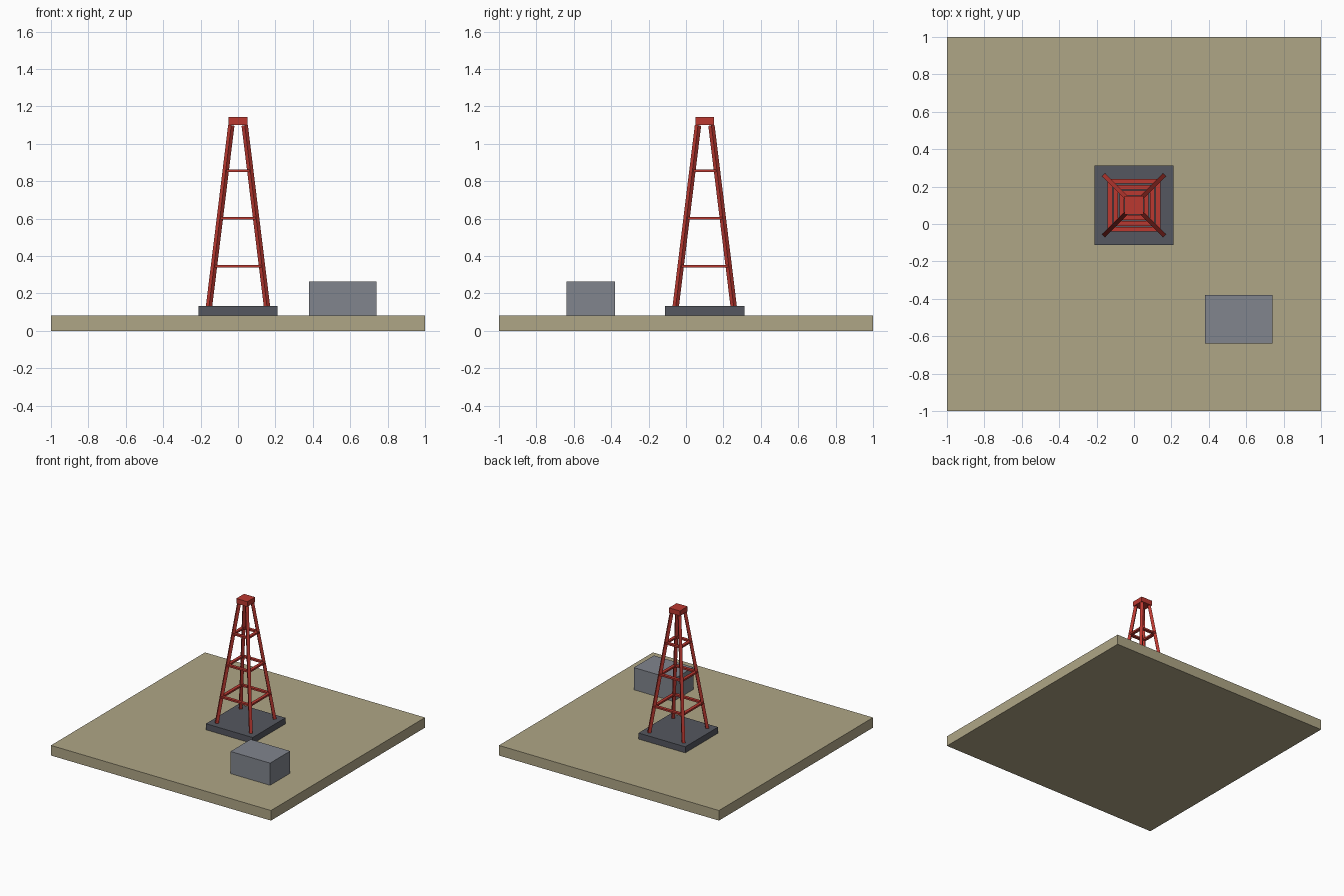
import bpy
from mathutils import Vector, Matrix

if "Cube" in bpy.data.objects:
    bpy.data.objects.remove(bpy.data.objects["Cube"])

def material(name, rgb):
    m = bpy.data.materials.new(name)
    m.diffuse_color = (*rgb, 1)
    m.use_nodes = True
    m.node_tree.nodes["Principled BSDF"].inputs["Base Color"].default_value = m.diffuse_color
    return m

sand = material("sand", (0.43, 0.38, 0.24))
dark = material("dark_concrete", (0.09, 0.095, 0.115))
red = material("red_paint", (0.5, 0.04, 0.03))
grey = material("shed_grey", (0.22, 0.235, 0.27))

def box(name, center, size, mat):
    bpy.ops.mesh.primitive_cube_add(size=1, location=center)
    o = bpy.context.object
    o.name = name
    o.scale = size
    o.data.materials.append(mat)
    return o

def strut(name, a, b, width, depth, mat):
    # square bar running from a to b
    a, b = Vector(a), Vector(b)
    d = b - a
    o = box(name, (a + b) / 2, (width, depth, d.length), mat)
    o.rotation_euler = d.to_track_quat('Z', 'Y').to_euler()
    return o

CY = 0.1                      # tower centre in y
Z0, Z1 = 0.13, 1.098          # leg bottom and top
R0, R1 = 0.155, 0.036         # leg offsets at bottom and top
corners = [(-1, -1), (1, -1), (1, 1), (-1, 1)]

# Ground slab, tower pad and equipment shed
box("ground_slab", (0, 0, 0.0415), (2, 2, 0.083), sand)
box("tower_pad", (0, CY, 0.108), (0.425, 0.425, 0.05), dark)
box("equipment_shed", (0.56, -0.51, 0.174), (0.36, 0.26, 0.182), grey)

# Four leaning legs
for i, (sx, sy) in enumerate(corners):
    strut(f"tower_leg_{i}", (sx * R0, CY + sy * R0, Z0),
          (sx * R1, CY + sy * R1, Z1), 0.024, 0.024, red)

# Three rings of horizontal braces
for z in (0.345, 0.602, 0.857):
    r = R0 + (R1 - R0) * (z - Z0) / (Z1 - Z0)
    for i in range(4):
        (ax, ay), (bx, by) = corners[i], corners[(i + 1) % 4]
        length = 2 * r
        mid = ((ax + bx) / 2 * r, CY + (ay + by) / 2 * r, z)
        along_x = ay == by
        size = (length, 0.025, 0.014) if along_x else (0.025, length, 0.014)
        box(f"brace_{z:.2f}_{i}", mid, size, red)

# Top cap
box("tower_cap", (0, CY, 1.1225), (0.1, 0.1, 0.041), red)
